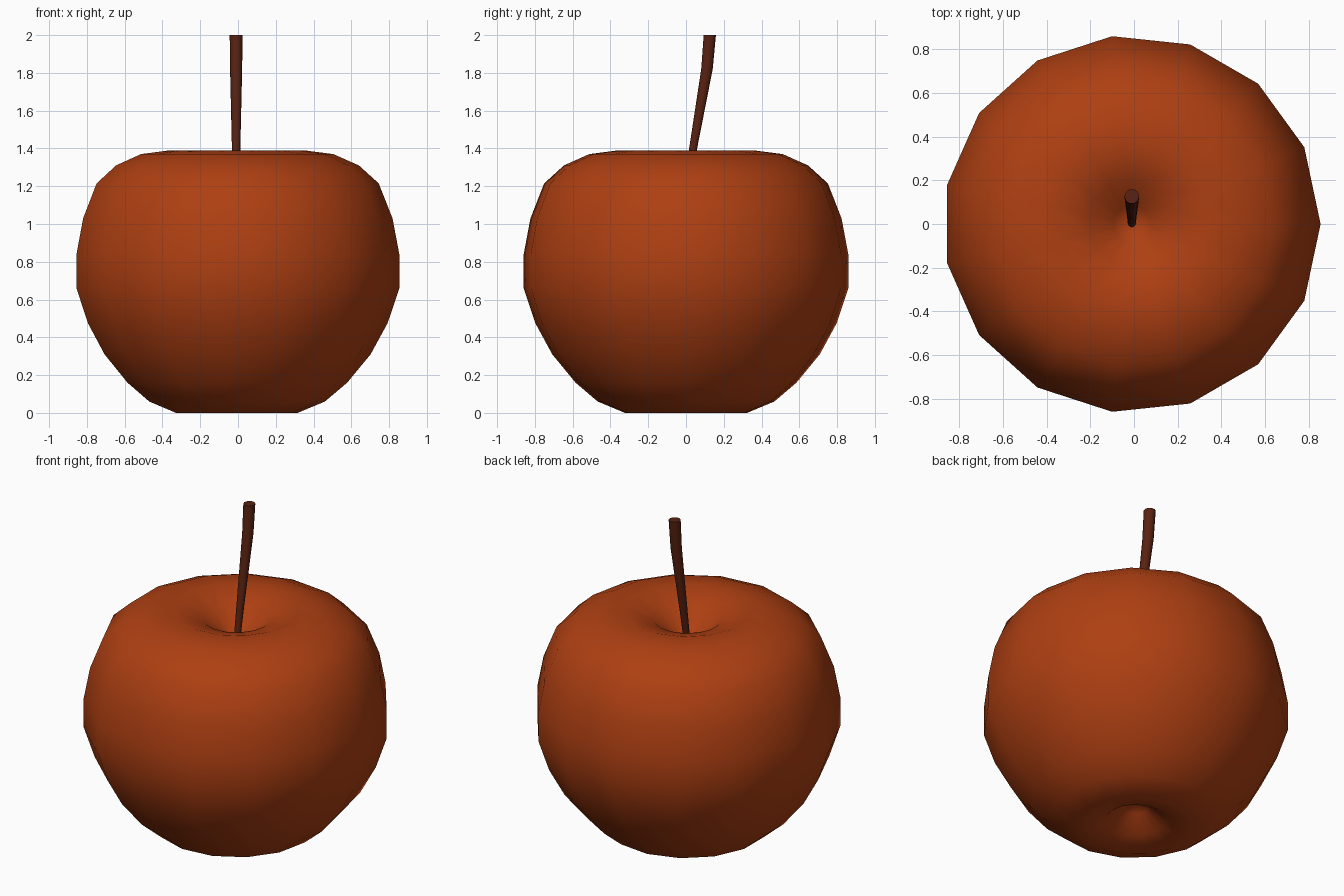
import bpy, bmesh, math

if "Cube" in bpy.data.objects:
    bpy.data.objects.remove(bpy.data.objects["Cube"])

CX = -0.01  # the 15-sided body's axis sits slightly left of the bounding centre


def loft(name, rings, sides, color, tips=None):
    """Skin (y, z, radius) rings; close ends with tip points or flat caps."""
    bm = bmesh.new()
    loops = []
    for y, z, r in rings:
        loops.append([bm.verts.new((CX + r * math.cos(2 * math.pi * i / sides),
                                    y + r * math.sin(2 * math.pi * i / sides), z))
                      for i in range(sides)])
    for a, b in zip(loops, loops[1:]):
        for i in range(sides):
            j = (i + 1) % sides
            bm.faces.new((a[i], a[j], b[j], b[i]))
    if tips:
        for loop, z in ((loops[0], tips[0]), (loops[-1], tips[1])):
            tip = bm.verts.new((CX, 0, z))
            for i in range(sides):
                bm.faces.new((loop[i], loop[(i + 1) % sides], tip))
    else:
        bm.faces.new(loops[0])
        bm.faces.new(loops[-1])
    bmesh.ops.recalc_face_normals(bm, faces=bm.faces)
    for f in bm.faces:
        f.smooth = len(f.verts) < 5
    mesh = bpy.data.meshes.new(name)
    bm.to_mesh(mesh)
    bm.free()
    obj = bpy.data.objects.new(name, mesh)
    bpy.context.collection.objects.link(obj)
    mat = bpy.data.materials.new(name + "_color")
    mat.diffuse_color = color
    mat.use_nodes = True
    mat.node_tree.nodes["Principled BSDF"].inputs["Base Color"].default_value = mat.diffuse_color
    mesh.materials.append(mat)
    # keep the flat cap rims crisp
    if not tips:
        bpy.context.view_layer.objects.active = obj
        obj.select_set(True)
        bpy.ops.object.shade_smooth_by_angle(angle=math.radians(50))
        obj.select_set(False)
    return obj


# Fruit body: dimpled at both poles, (radius, z) from bottom to top
profile = [(0.075, 0.12), (0.17, 0.04), (0.325, 0.0), (0.47, 0.06), (0.588, 0.16),
           (0.712, 0.31), (0.802, 0.475), (0.864, 0.66), (0.864, 0.84),
           (0.828, 1.03), (0.755, 1.215), (0.65, 1.31), (0.515, 1.37),
           (0.36, 1.39), (0.195, 1.335), (0.085, 1.24)]
loft("apple_body", [(0, z, r) for r, z in profile], 15,
     (0.42, 0.05, 0.006, 1), tips=(0.16, 1.19))

# Stem: leans back and widens towards the tip
loft("stem", [(0.0, 1.17, 0.018), (0.036, 1.39, 0.022),
              (0.111, 1.82, 0.032), (0.126, 2.0, 0.034)], 10,
     (0.10, 0.016, 0.006, 1))
